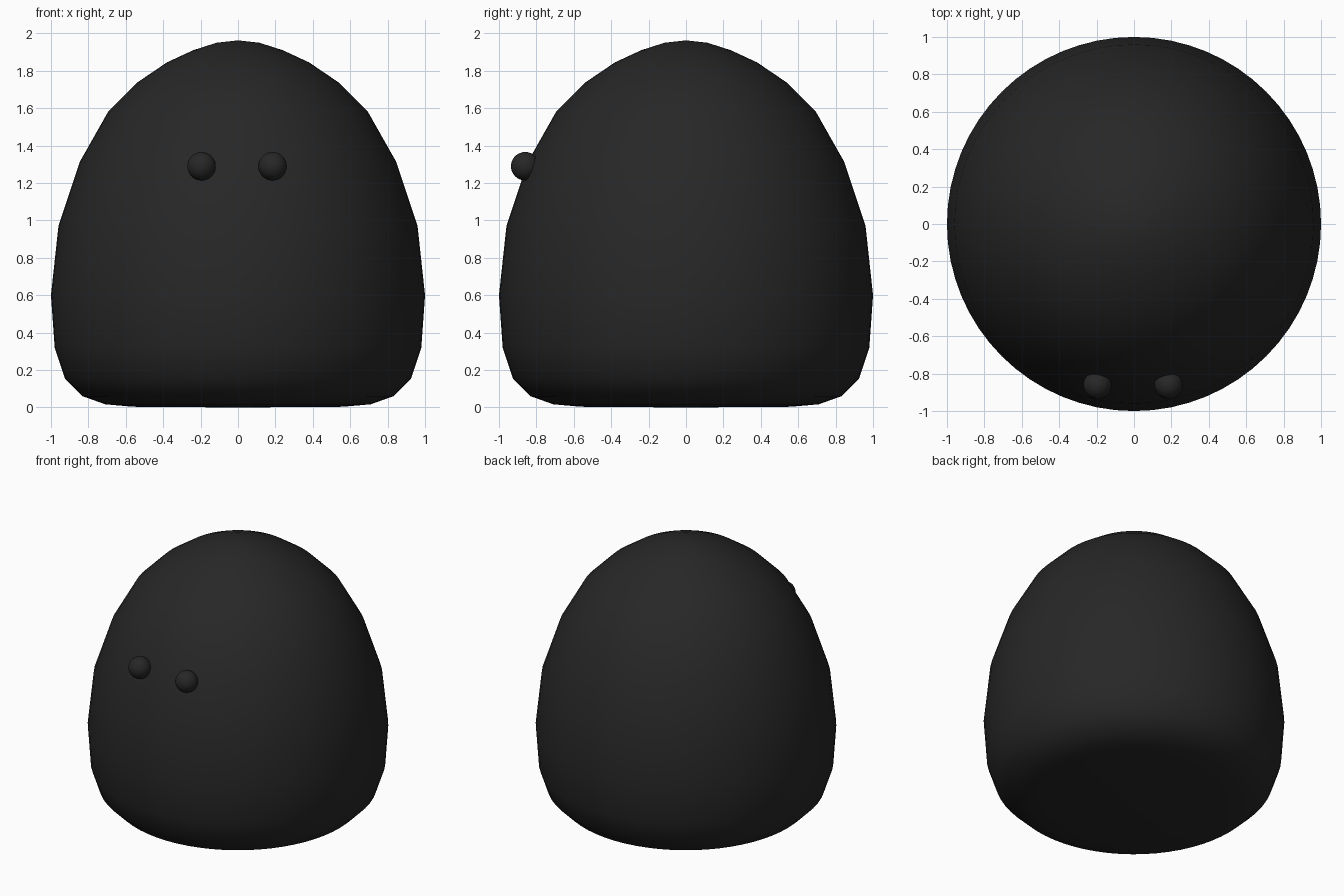
import bpy, bmesh, math

if "Cube" in bpy.data.objects:
    bpy.data.objects.remove(bpy.data.objects["Cube"])

black = bpy.data.materials.new("black")
black.diffuse_color = (0.02, 0.02, 0.02, 1)
black.use_nodes = True
black.node_tree.nodes["Principled BSDF"].inputs["Base Color"].default_value = black.diffuse_color


def finish(name, bm):
    bmesh.ops.recalc_face_normals(bm, faces=bm.faces)
    for f in bm.faces:
        f.smooth = True
    mesh = bpy.data.meshes.new(name)
    bm.to_mesh(mesh)
    bm.free()
    mesh.materials.append(black)
    obj = bpy.data.objects.new(name, mesh)
    bpy.context.collection.objects.link(obj)
    return obj


# Body: rounded dome lathed from a (radius, height) profile
profile = [(0, 0), (0.56, 0.004), (0.71, 0.017), (0.83, 0.06), (0.925, 0.155),
           (0.98, 0.32), (1.0, 0.6), (0.96, 0.97), (0.845, 1.315),
           (0.695, 1.58), (0.535, 1.74), (0.38, 1.845), (0.24, 1.91),
           (0.115, 1.95), (0, 1.963)]
bm = bmesh.new()
verts = [bm.verts.new((r, 0, z)) for r, z in profile]
edges = [bm.edges.new(pair) for pair in zip(verts, verts[1:])]
bmesh.ops.spin(bm, geom=verts + edges, cent=(0, 0, 0), axis=(0, 0, 1),
               angle=2 * math.pi, steps=64)
bmesh.ops.remove_doubles(bm, verts=bm.verts, dist=0.0005)
finish("body", bm)

# Eyes: two small balls set into the front
for name, x in (("left_eye", -0.195), ("right_eye", 0.185)):
    bm = bmesh.new()
    bmesh.ops.create_uvsphere(bm, u_segments=32, v_segments=16, radius=0.076)
    eye = finish(name, bm)
    eye.location = (x, -0.86, 1.29)
